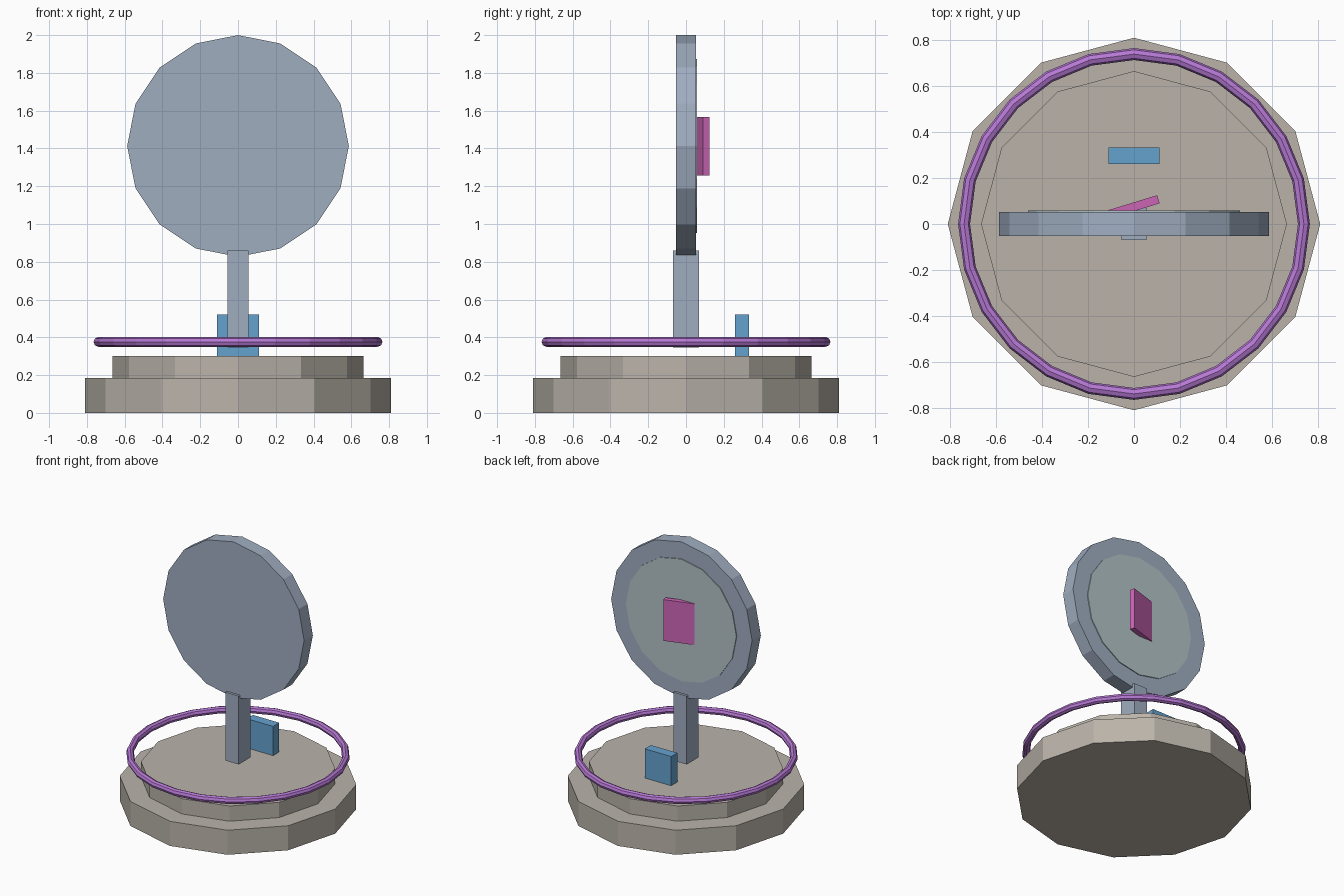
import bpy
from math import radians

cube = bpy.data.objects.get("Cube")
if cube:
    bpy.data.objects.remove(cube, do_unlink=True)


def material(name, r, g, b):
    mat = bpy.data.materials.new(name)
    mat.use_nodes = True
    mat.diffuse_color = (r, g, b, 1)
    mat.node_tree.nodes["Principled BSDF"].inputs["Base Color"].default_value = (r, g, b, 1)
    return mat


stone = material("warm stone", 0.49, 0.45, 0.40)
metal = material("blue grey metal", 0.35, 0.42, 0.53)
glass = material("pale grey green", 0.45, 0.55, 0.58)
blue = material("sky blue", 0.13, 0.36, 0.62)
pink = material("pink", 0.60, 0.13, 0.46)
purple = material("purple", 0.47, 0.19, 0.66)


def finish(name, mat):
    obj = bpy.context.object
    obj.name = obj.data.name = name
    obj.data.materials.clear()
    obj.data.materials.append(mat)
    return obj


def disc(name, mat, sides, radius, depth, location, tilt=0):
    bpy.ops.mesh.primitive_cylinder_add(vertices=sides, radius=radius, depth=depth,
                                        location=location, rotation=(radians(tilt), 0, 0))
    return finish(name, mat)


def box(name, mat, size, location, turn=0):
    bpy.ops.mesh.primitive_cube_add(size=1, location=location, rotation=(0, 0, radians(turn)))
    bpy.context.object.scale = size
    return finish(name, mat)


# Stepped twelve-sided base
disc("base_lower_step", stone, 12, 0.81, 0.185, (0, 0, 0.0925))
disc("base_upper_step", stone, 12, 0.665, 0.115, (0, 0, 0.2425))

# Hoop hovering around the base
bpy.ops.mesh.primitive_torus_add(major_segments=24, minor_segments=8, major_radius=0.739,
                                 minor_radius=0.026, location=(0, 0, 0.376))
finish("hoop", purple)

# Stem and round upright panel
box("stem", metal, (0.11, 0.14, 0.515), (0, 0, 0.6025))
disc("round_panel", metal, 16, 0.587, 0.104, (0, 0, 1.413), 90)

# Back of the panel: thin inlay and turned plate
disc("back_inlay", glass, 16, 0.46, 0.009, (0, 0.0535, 1.413), 90)
box("turned_plate", pink, (0.222, 0.037, 0.31), (0, 0.075, 1.411), 17)

# Small block standing behind the stem
box("rear_block", blue, (0.22, 0.073, 0.22), (0, 0.297, 0.41))
